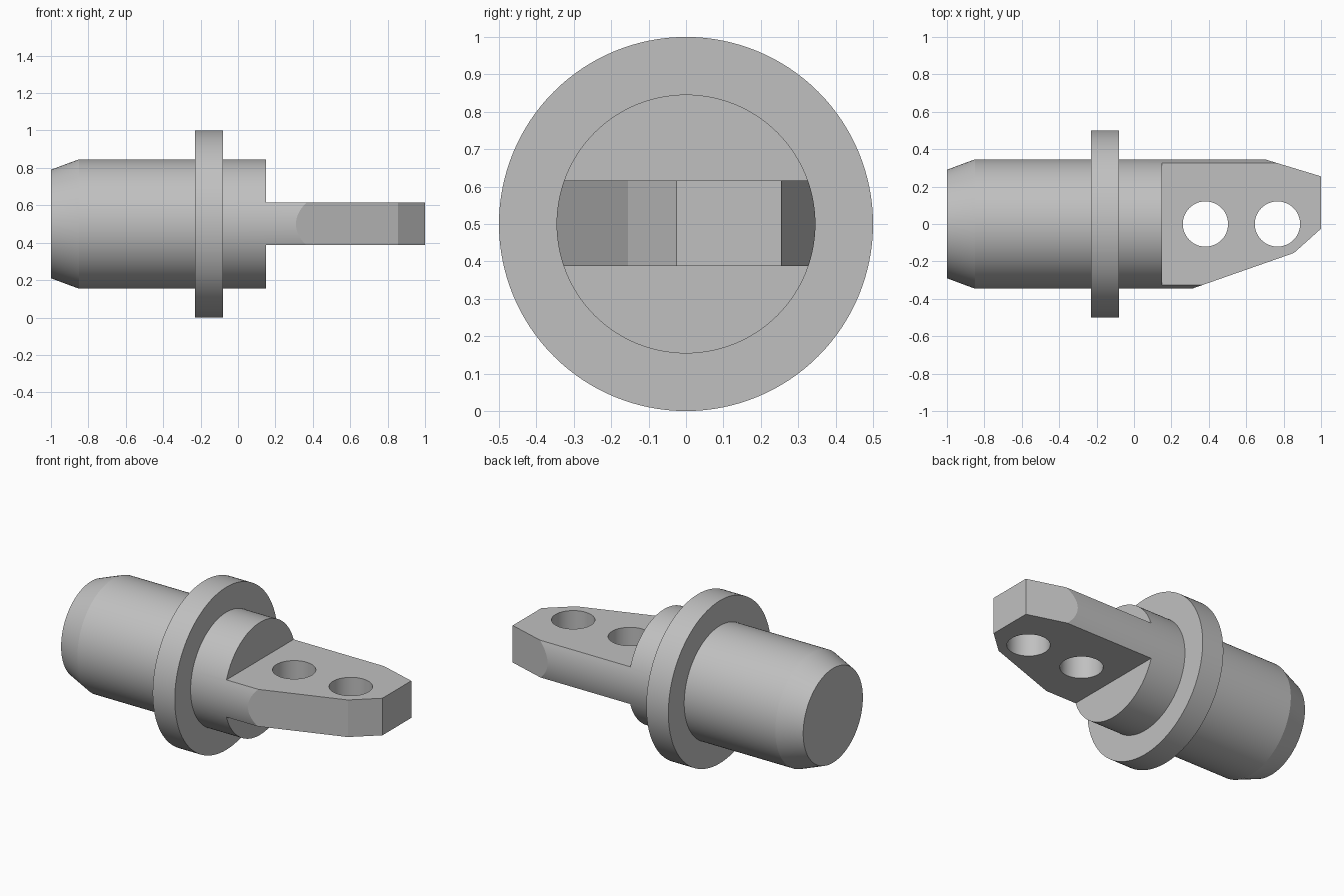
import bpy, bmesh, math
from mathutils import Vector

cube = bpy.data.objects.get("Cube")
if cube:
    bpy.data.objects.remove(cube, do_unlink=True)

AXIS_Z = 0.5
SHAFT_R = 0.346
SHOULDER_X = 0.15

steel = bpy.data.materials.new("grey_steel")
steel.use_nodes = True
GREY = (0.53, 0.53, 0.53, 1)
steel.diffuse_color = GREY
steel.node_tree.nodes["Principled BSDF"].inputs["Base Color"].default_value = GREY


def make_object(name, bm):
    bmesh.ops.recalc_face_normals(bm, faces=bm.faces)
    mesh = bpy.data.meshes.new(name)
    bm.to_mesh(mesh)
    bm.free()
    obj = bpy.data.objects.new(name, mesh)
    bpy.context.collection.objects.link(obj)
    mesh.materials.append(steel)
    return obj


def lathe(name, profile, steps=128):
    """Revolve (x, radius) points about the long axis."""
    bm = bmesh.new()
    verts = [bm.verts.new((x, 0, AXIS_Z + r)) for x, r in profile]
    edges = [bm.edges.new(pair) for pair in zip(verts, verts[1:])]
    bmesh.ops.spin(bm, geom=verts + edges, cent=(0, 0, AXIS_Z), axis=(1, 0, 0),
                   angle=math.tau, steps=steps, use_merge=False)
    bmesh.ops.remove_doubles(bm, verts=bm.verts, dist=1e-4)
    # Close both round ends
    bmesh.ops.holes_fill(bm, edges=[e for e in bm.edges if e.is_boundary], sides=0)
    return make_object(name, bm)


def prism(name, outline, z0, z1):
    """Extrude an (x, y) outline upward."""
    bm = bmesh.new()
    face = bm.faces.new([bm.verts.new((x, y, z0)) for x, y in outline])
    top = bmesh.ops.extrude_face_region(bm, geom=[face])["geom"]
    bmesh.ops.translate(bm, vec=Vector((0, 0, z1 - z0)),
                        verts=[v for v in top if isinstance(v, bmesh.types.BMVert)])
    return make_object(name, bm)


def circle(cx, r, n=64):
    return [(cx + r * math.cos(math.tau * i / n), r * math.sin(math.tau * i / n))
            for i in range(n)]


# Shaft with chamfered end and flange, left round up to the tip
body = lathe("flanged_shaft_with_tongue", [
    (-1, 0.29), (-0.85, SHAFT_R), (-0.23, SHAFT_R), (-0.23, 0.5),
    (-0.08, 0.5), (-0.08, SHAFT_R), (1, SHAFT_R)])

# Cutters: flats above and below the tongue, tapered sides, two pin holes
slab = [(SHOULDER_X, -0.6), (1.2, -0.6), (1.2, 0.6), (SHOULDER_X, 0.6)]
cutters = [
    prism("upper_flat_cutter", slab, 0.616, 1.2),
    prism("lower_flat_cutter", slab, -0.2, 0.388),
    prism("front_taper_cutter", [(0.21, -0.381), (0.21, -0.6), (1.2, -0.6),
                                 (1.2, 0.154), (0.855, -0.155)], -0.2, 1.2),
    prism("back_taper_cutter", [(0.6, 0.376), (1.2, 0.194),
                                (1.2, 0.6), (0.6, 0.6)], -0.2, 1.2),
    prism("inner_hole_cutter", circle(0.382, 0.121), -0.2, 1.2),
    prism("outer_hole_cutter", circle(0.767, 0.121), -0.2, 1.2),
]

bpy.ops.object.select_all(action="DESELECT")
bpy.context.view_layer.objects.active = body
body.select_set(True)
for cutter in cutters:
    mod = body.modifiers.new(cutter.name, "BOOLEAN")
    mod.operation = "DIFFERENCE"
    mod.solver = "EXACT"
    mod.object = cutter
    bpy.ops.object.modifier_apply(modifier=mod.name)
    bpy.data.objects.remove(cutter, do_unlink=True)

# Smooth round surfaces, crisp machined edges
bpy.ops.object.shade_smooth_by_angle(angle=math.radians(15))
